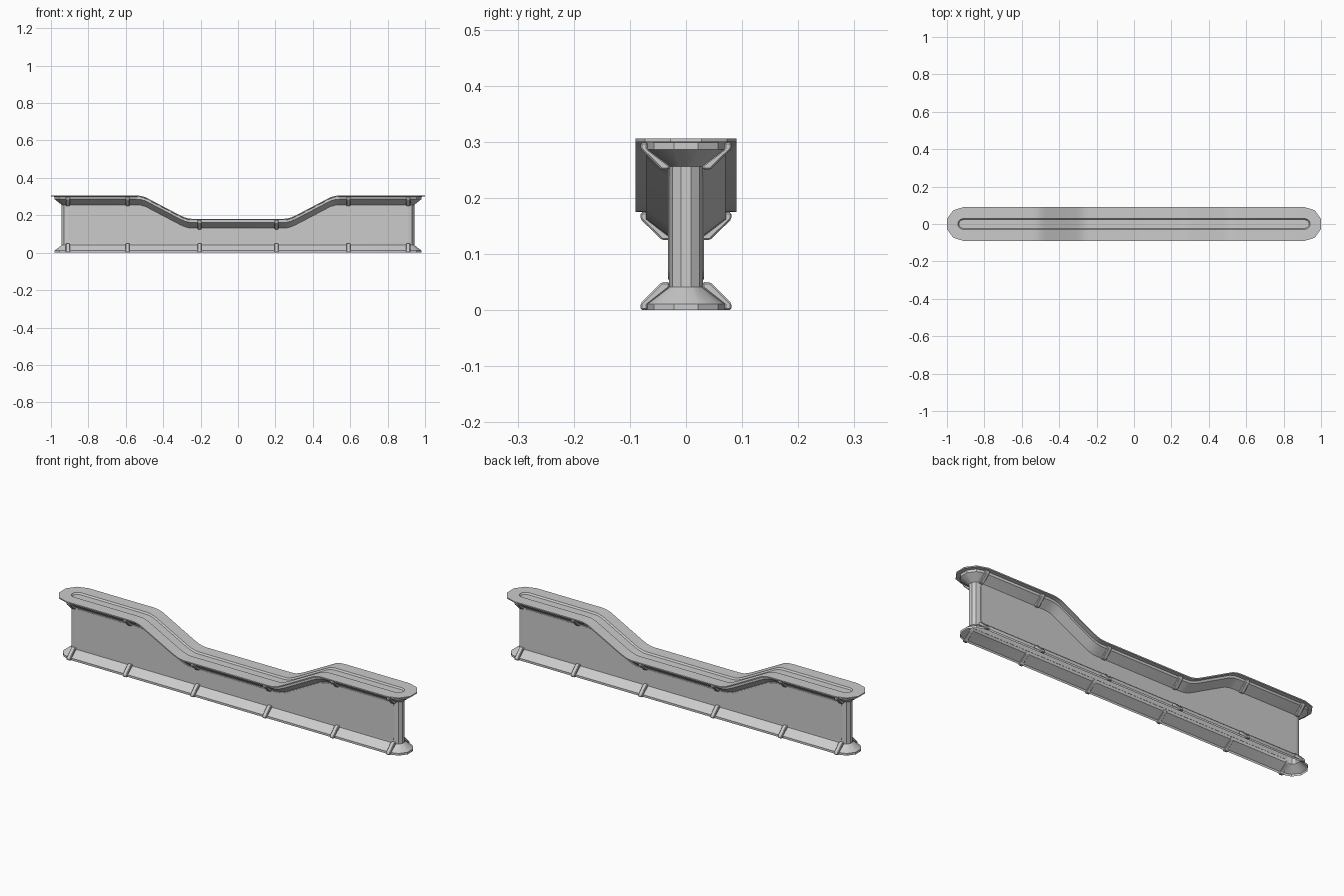
import bpy, bmesh
from math import sin, cos, radians

if "Cube" in bpy.data.objects:
    bpy.data.objects.remove(bpy.data.objects["Cube"])

TOP, END = 0.306, 0.914
# half of the dipping top line: (x, drop below the high level)
DIP = [(0.24, 0.125), (0.262, 0.1235), (0.285, 0.117), (0.31, 0.106),
       (0.47, 0.022), (0.495, 0.009), (0.52, 0.002), (0.545, 0.0)]


def top_z(x):
    x = abs(x)
    if x <= DIP[0][0]:
        return TOP - DIP[0][1]
    for (xa, a), (xb, b) in zip(DIP, DIP[1:]):
        if x <= xb:
            return TOP - (a + (b - a) * (x - xa) / (xb - xa))
    return TOP


def stadium(r):
    """Plan outline: straight sides with stations, five-sided round ends."""
    xs = [p[0] for p in reversed(DIP)]
    xs = xs + [-x for x in reversed(xs)]
    arc = [(END + r * cos(radians(a)), r * sin(radians(a))) for a in range(-90, 91, 36)]
    half = arc + [(x, r) for x in xs]
    return half + [(-x, -y) for x, y in half]


def finish(bm, name, smooth=True):
    bmesh.ops.remove_doubles(bm, verts=bm.verts, dist=1e-5)
    bmesh.ops.recalc_face_normals(bm, faces=bm.faces)
    me = bpy.data.meshes.new(name)
    bm.to_mesh(me)
    bm.free()
    ob = bpy.data.objects.new(name, me)
    bpy.context.collection.objects.link(ob)
    if smooth:
        bpy.ops.object.select_all(action='DESELECT')
        ob.select_set(True)
        bpy.context.view_layer.objects.active = ob
        bpy.ops.object.shade_smooth_by_angle(angle=radians(25))
    return ob


def loft(name, rings):
    """rings: (radius, height, follows_top); radius 0 closes along the middle."""
    bm = bmesh.new()
    loops = []
    for r, h, follow in rings:
        loops.append([bm.verts.new((x, y, top_z(x) - h if follow else h))
                      for x, y in stadium(r)])
    for a, b in zip(loops, loops[1:]):
        n = len(a)
        for i in range(n):
            j = (i + 1) % n
            bm.faces.new((a[i], a[j], b[j], b[i]))
    return finish(bm, name)


def extrude(bm, pts, offset):
    """Solid made by pushing a closed outline along an offset."""
    a = [bm.verts.new(p) for p in pts]
    b = [bm.verts.new([p[k] + offset[k] for k in range(3)]) for p in pts]
    n = len(a)
    bm.faces.new(a)
    bm.faces.new(b[::-1])
    for i in range(n):
        j = (i + 1) % n
        bm.faces.new((a[i], a[j], b[j], b[i]))


# wall core between the two trims
loft("wall", [(0.03, 0.04, False), (0.03, 0.05, True)])

# flared, open-bottomed base skirt
loft("base_skirt", [(0.07, 0.0, False), (0.07, 0.011, False), (0.03, 0.041, False)])

# top rail: flared underside, thin overhanging plate and shallow groove
loft("top_rail", [(0.03, 0.05, True), (0.07, 0.02, True), (0.07, 0.007, True),
                  (0.09, 0.006, True), (0.09, 0.0, True), (0.029, 0.0, True),
                  (0.023, 0.008, True), (0.0, 0.008, True)])

# thin raised side panels with softened corners
right = [(0.895, 0.055), (0.906, 0.059), (0.91, 0.07), (0.91, 0.236), (0.906, 0.247), (0.895, 0.251)]
right += [(x, top_z(x) - 0.055) for x, _ in reversed(DIP)]
outline = right + [(-x, z) for x, z in reversed(right)]
bm = bmesh.new()
for s in (-1, 1):
    extrude(bm, [(x, s * 0.029, z) for x, z in outline], (0, s * 0.003, 0))
finish(bm, "side_panels", False)

# clamp ribs over the base skirt and under the top rail
BASE_RIB = [(0.081, 0.0), (0.081, 0.012), (0.043, 0.05), (0.029, 0.05),
            (0.029, 0.04), (0.068, 0.009), (0.068, 0.0)]
TOP_RIB = [(0.081, 0.007), (0.081, 0.019), (0.043, 0.056), (0.029, 0.056),
           (0.029, 0.048), (0.068, 0.018), (0.068, 0.007)]
W = 0.022
for name, prof, top in (("base_ribs", BASE_RIB, False), ("top_ribs", TOP_RIB, True)):
    bm = bmesh.new()
    for x in (-0.91, -0.59, -0.205, 0.205, 0.59, 0.91):
        for s in (-1, 1):
            extrude(bm, [(x - W / 2, s * y, top_z(x) - h if top else h) for y, h in prof],
                    (W, 0, 0))
    ob = finish(bm, name, False)
    bev = ob.modifiers.new("soft_edges", 'BEVEL')
    bev.width = 0.003
    bev.segments = 1
